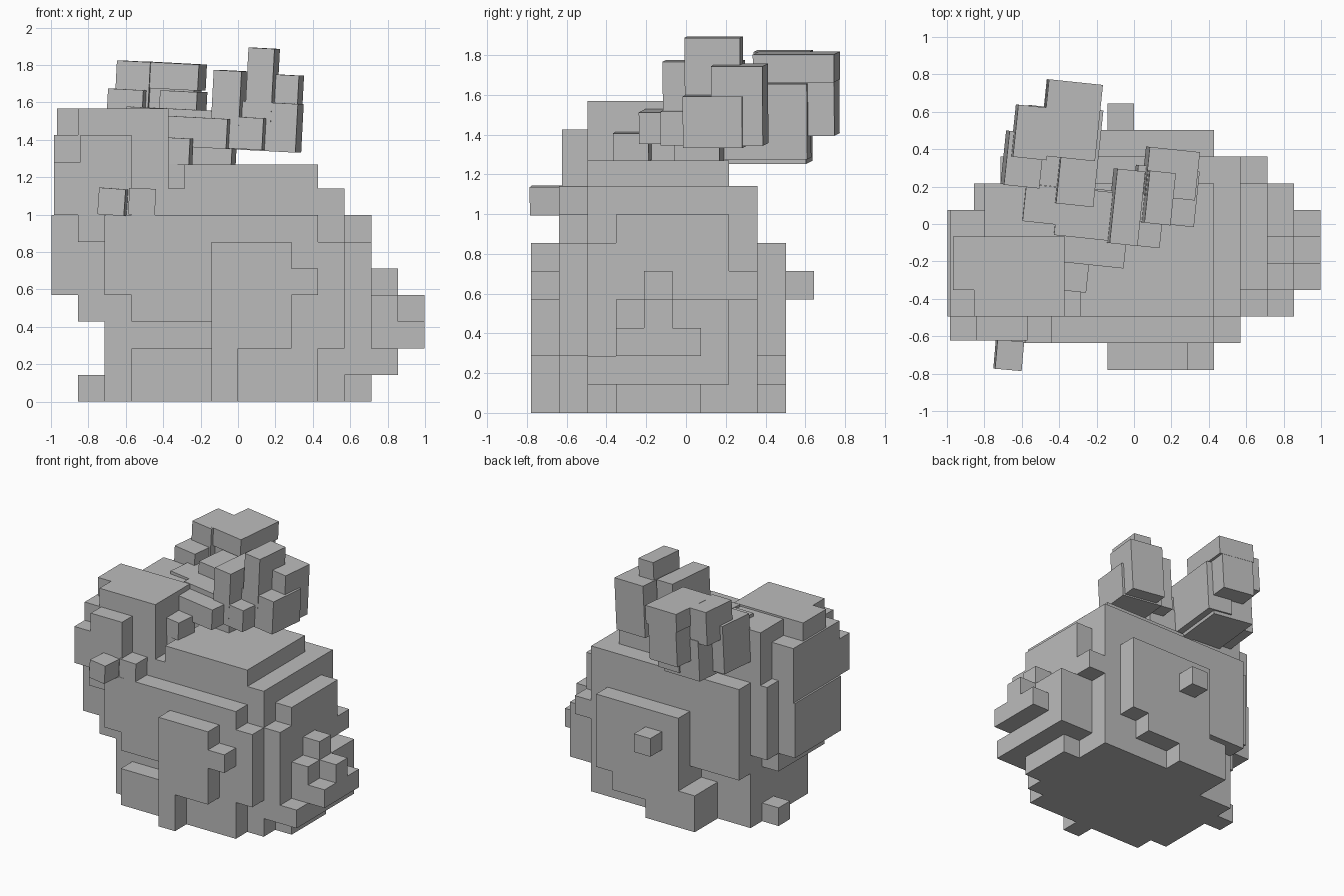
import bpy
import bmesh
from math import radians
from mathutils import Matrix, Vector, Euler

CELL = 0.1425

if "Cube" in bpy.data.objects:
    bpy.data.objects.remove(bpy.data.objects["Cube"], do_unlink=True)

grey = bpy.data.materials.new("plain grey")
grey.use_nodes = True
colour = (0.5, 0.5, 0.5, 1.0)
grey.diffuse_color = colour
grey.node_tree.nodes["Principled BSDF"].inputs["Base Color"].default_value = colour


def part(name, boxes, unit=CELL, offset=(0, 0.075, 0), tilt=(0, 0, 0)):
    """One blocky part made from (x range, y range, z range) boxes."""
    bm = bmesh.new()
    turn = Euler([radians(a) for a in tilt]).to_matrix().to_4x4()
    for ranges in boxes:
        middle = Vector([(lo + hi) / 2 * unit for lo, hi in ranges]) + Vector(offset)
        size = Vector([(hi - lo) * unit for lo, hi in ranges])
        place = Matrix.Translation(middle) @ turn @ Matrix.Diagonal(size).to_4x4()
        bmesh.ops.create_cube(bm, size=1, matrix=place)
    mesh = bpy.data.meshes.new(name)
    bm.to_mesh(mesh)
    bm.free()
    mesh.materials.append(grey)
    obj = bpy.data.objects.new(name, mesh)
    bpy.context.collection.objects.link(obj)
    return obj


def ear_part(name, boxes):
    """Leaning blocks measured in hundredths."""
    return part(name, boxes, unit=0.01, offset=(0, 0, 0), tilt=(0, 3, -6))


# Stepped body
part("body", [
    ((-5, 4), (-4, 1), (0, 7)),
    ((-2, 4), (1, 2), (0, 7)),
    ((-5, -2), (1, 2), (3, 7)),
    ((-5, 4), (-4, 2), (6, 8)),
    ((-2, 3), (-4, 1), (8, 8.9)),
])
part("rump", [
    ((4, 5), (-4, 1), (1, 6)),
    ((4, 5), (1, 2), (4, 5)),
    ((4, 5), (-3, 1), (6, 7)),
    ((4, 5), (-3, 0), (0, 1)),
])
part("front_flank", [
    ((-4, 3), (-5, -4), (3, 4)),
    ((-5, 3), (-5, -4), (4, 7)),
    ((0, 3), (-5, -4), (0, 3)),
    ((3, 4), (-5, -4), (2, 6)),
])

# Thighs and feet
part("front_thigh", [
    ((-1, 2), (-6, -5), (2, 6)),
    ((2, 3), (-6, -5), (4, 5)),
])
part("front_foot", [
    ((-4, 0), (-5, -4), (0, 2)),
    ((-1, 0), (-6, -5), (0, 2)),
])
part("back_thigh", [
    ((-2, 0), (2, 3), (0, 6)),
    ((0, 2), (2, 3), (1, 6)),
    ((2, 3), (2, 3), (2, 6)),
    ((-1, 0), (3, 4), (4, 5)),
])
part("back_foot", [
    ((-3, -2), (1, 3), (0, 2)),
    ((-6, -5), (-1, 0), (0, 1)),
])

# Tail
part("tail", [
    ((5, 6), (-4, 1), (1, 2)),
    ((5, 6), (-3, 1), (2, 4)),
    ((5, 6), (-2, -1), (4, 5)),
    ((6, 7), (-3, 0), (2, 3)),
    ((6, 7), (-2, -1), (3, 4)),
])

# Head, stepped in towards the ears
part("head", [
    ((-6, -4), (-4, 0), (3, 4)),
    ((-7, -5), (-4, 0), (4, 7)),
    ((-6.9, -4), (-4, 0), (7, 10)),
    ((-6.8, -4), (-3, -1), (10, 11)),
    ((-6, -2.6), (-4, -1), (7, 11)),
    ((-6, -2.6), (-4, 1), (4, 8)),
    ((-5.6, -2.6), (-1, 1), (8, 10.9)),
])
part("cheek", [
    ((-6, -4), (-4.9, -4), (6, 7)),
    ((-6.9, -4), (-4.9, -4), (7, 9)),
    ((-5.9, -4), (-4.9, -4), (9, 10)),
])
part("brow", [((-2.8, -1.9), (-3, -2), (8, 9.8))])

# Small face cubes
part("eye", [((-5.2, -4.2), (-6, -4.9), (7, 8))], tilt=(0, 4, -5))
part("nose", [((-4.1, -3.1), (-5, -4), (7, 8))], tilt=(0, 2, 0))

# Ears with their stalks
ear_part("rear_ear", [
    ((-48, -19), (35, 76), (167, 181)),
    ((-64, -46), (35, 63), (156, 182)),
    ((-69, -50), (20, 49), (130, 167)),
    ((-48, -22), (38, 76), (140, 168)),
    ((-58, -25), (20, 62), (126, 157)),
    ((-40, -20), (10, 62), (128, 166)),
])
ear_part("rear_ear_root", [((-60, -28), (0, 20), (105, 157))])
ear_part("front_ear", [
    ((6, 20), (0, 28), (150, 189)),
    ((6, 33), (14, 40), (135, 175)),
    ((-12, 3), (-11, 29), (137, 177)),
    ((0, 33), (0, 30), (134, 160)),
    ((-4, 14), (-12, 2), (135, 152)),
])
ear_part("front_ear_root", [
    ((-42, -2), (-8, 18), (138, 156)),
    ((-39, -5), (-22, -5), (136, 152)),
    ((-25, -2), (-5, 18), (124, 145)),
    ((-40, -25), (-36, -18), (127, 141)),
])
